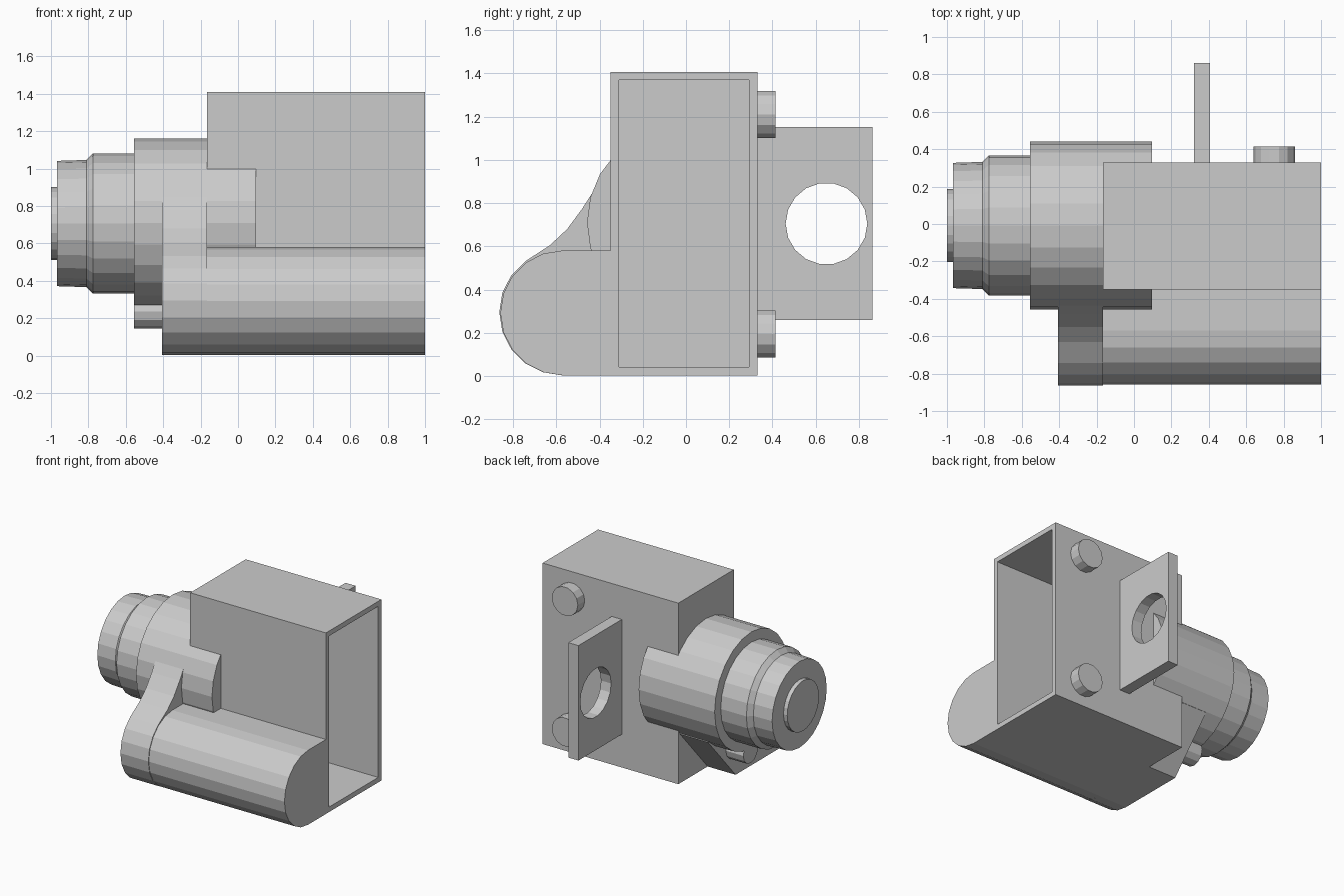
import bpy, bmesh
from math import sin, cos, pi, radians
from mathutils import Vector

if "Cube" in bpy.data.objects:
    bpy.data.objects.remove(bpy.data.objects["Cube"])

AXIS_Y, AXIS_Z = -0.008, 0.71


def finish(name, bm):
    bmesh.ops.recalc_face_normals(bm, faces=bm.faces)
    me = bpy.data.meshes.new(name)
    bm.to_mesh(me)
    bm.free()
    ob = bpy.data.objects.new(name, me)
    bpy.context.collection.objects.link(ob)
    return ob


def box(name, lo, hi, pocket_to=None, wall=0.055):
    bm = bmesh.new()
    bmesh.ops.create_cube(bm, size=1)
    for v in bm.verts:
        v.co = Vector([(lo[i] + hi[i]) / 2 + v.co[i] * (hi[i] - lo[i]) for i in range(3)])
    if pocket_to is not None:
        bm.normal_update()
        face = max(bm.faces, key=lambda f: f.calc_center_median().x)
        bmesh.ops.inset_region(bm, faces=[face], thickness=wall)
        inner = bmesh.ops.extrude_discrete_faces(bm, faces=[face])["faces"][0]
        for v in inner.verts:
            v.co.x = pocket_to
    return finish(name, bm)


def prism(name, pts, x0, x1):
    """Extrude a (y, z) outline along x."""
    bm = bmesh.new()
    face = bm.faces.new([bm.verts.new((x0, y, z)) for y, z in pts])
    ext = bmesh.ops.extrude_face_region(bm, geom=[face])["geom"]
    for v in ext:
        if isinstance(v, bmesh.types.BMVert):
            v.co.x = x1
    return finish(name, bm)


def turned(name, profile, y, z, n=24):
    """Closed solid of revolution around an x axis from (x, radius) pairs."""
    bm = bmesh.new()
    rings = [[bm.verts.new((x, y + r * cos(2 * pi * i / n), z + r * sin(2 * pi * i / n)))
              for i in range(n)] for x, r in profile]
    for a, b in zip(rings, rings[1:]):
        for i in range(n):
            bm.faces.new((a[i], a[(i + 1) % n], b[(i + 1) % n], b[i]))
    bm.faces.new(rings[0])
    bm.faces.new(rings[-1])
    return finish(name, bm)


def arc(cy, cz, r, a0, a1, steps):
    return [(cy + r * cos(radians(a0 + (a1 - a0) * i / steps)),
             cz + r * sin(radians(a0 + (a1 - a0) * i / steps))) for i in range(steps + 1)]


# Hollow housing, open on its right end
box("housing", (-0.165, -0.35, 0.003), (1, 0.33, 1.408), pocket_to=0.12)

# Rounded front grip
prism("grip", [(-0.35, 0.003)] + arc(-0.57, 0.292, 0.289, 270, 90, 10) + [(-0.35, 0.581)],
      -0.165, 1)

# Bracket joining the grip to the barrel
prism("bracket",
      [(-0.03, 0.003)] + arc(-0.572, 0.295, 0.292, 270, 126, 8)
      + [(-0.63, 0.605), (-0.55, 0.68), (-0.48, 0.775), (-0.435, 0.845),
         (0.0, 0.75), (0.31, 0.385)], -0.405, -0.165)

# Barrel with stepped nose
turned("barrel", [(-0.555, 0.45), (0.097, 0.45)], AXIS_Y, AXIS_Z)
turned("nose", [(-1, 0.195), (-0.968, 0.195), (-0.968, 0.335), (-0.81, 0.34),
                (-0.775, 0.375), (-0.54, 0.375)], AXIS_Y, 0.706)

# Small pin under the barrel
turned("lower_pin", [(-0.555, 0.09), (-0.39, 0.09)], 0.0, 0.235, 12)

# Rear studs
for i, z in enumerate((0.195, 1.21)):
    stud = turned(f"rear_stud_{i + 1}", [(-0.04, 0.112), (0.05, 0.112)], 0, 0, 14)
    stud.rotation_euler.z = pi / 2
    stud.location = (0.75, 0.365, z)

# Rear mounting plate with a round hole
plate = box("mounting_plate", (0.32, 0.32, 0.26), (0.407, 0.862, 1.152))
cutter = turned("plate_hole_cutter", [(0.2, 0.189), (0.5, 0.189)], 0.65, 0.705, 18)
cutter.hide_render = True
cutter.hide_viewport = False
cutter.display_type = 'WIRE'
mod = plate.modifiers.new("hole", 'BOOLEAN')
mod.operation = 'DIFFERENCE'
mod.solver = 'EXACT'
mod.object = cutter
